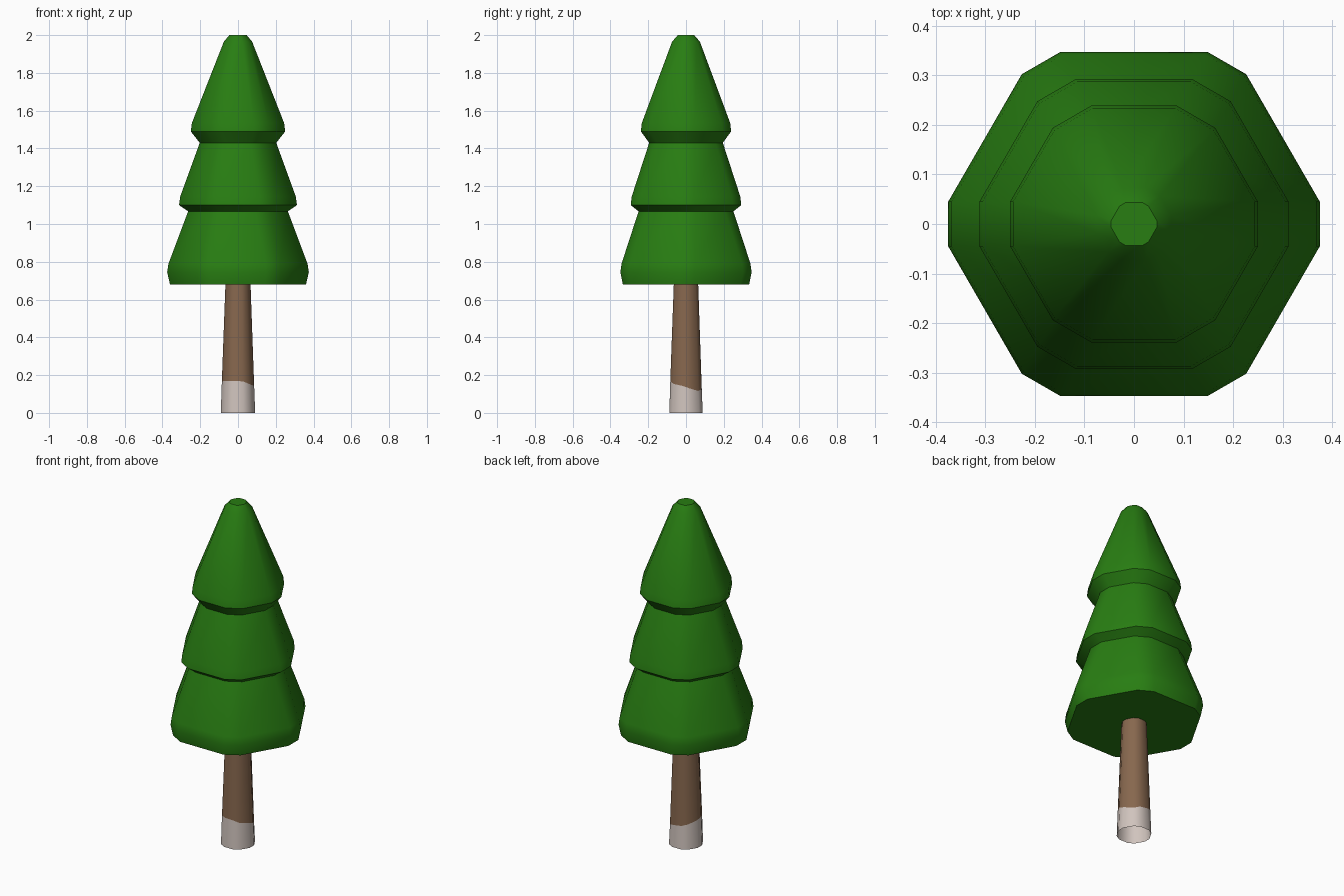
import bpy, bmesh, math
from mathutils import Vector

if "Cube" in bpy.data.objects:
    bpy.data.objects.remove(bpy.data.objects["Cube"])


def material(name, rgb):
    m = bpy.data.materials.new(name)
    m.diffuse_color = (*rgb, 1)
    m.use_nodes = True
    m.node_tree.nodes["Principled BSDF"].inputs["Base Color"].default_value = m.diffuse_color
    return m


GREEN = material("leaf green", (0.021, 0.205, 0.006))
BROWN = material("bark brown", (0.242, 0.136, 0.076))
WHITE = material("trunk whitewash", (0.63, 0.55, 0.51))


def hexagon(radius, cut):
    """Twelve points of a hexagon whose corners are cut off."""
    corner = [Vector((radius * math.cos(math.radians(60 * k)),
                      radius * math.sin(math.radians(60 * k)))) for k in range(6)]
    pts = []
    for k in range(6):
        for other in (corner[k - 1], corner[(k + 1) % 6]):
            pts.append(corner[k] + (other - corner[k]).normalized() * cut)
    return pts


def loft(name, rings, mats, cap_bottom, band_mats=None):
    """Rings are (heights, radius, corner cut); heights is a number or a list."""
    bm = bmesh.new()
    loops = []
    for z, r, cut in rings:
        zs = z if isinstance(z, list) else [z] * 12
        loops.append([bm.verts.new((p.x, p.y, h)) for p, h in zip(hexagon(r, cut), zs)])
    for b, (lo, hi) in enumerate(zip(loops, loops[1:])):
        for i in range(12):
            j = (i + 1) % 12
            f = bm.faces.new((lo[i], lo[j], hi[j], hi[i]))
            f.material_index = band_mats[b] if band_mats else 0
    top = bm.faces.new(loops[-1])
    top.material_index = band_mats[-1] if band_mats else 0
    if cap_bottom:
        bm.faces.new(loops[0][::-1])
    me = bpy.data.meshes.new(name)
    bm.to_mesh(me)
    bm.free()
    for m in mats:
        me.materials.append(m)
    ob = bpy.data.objects.new(name, me)
    bpy.context.collection.objects.link(ob)
    bpy.ops.object.select_all(action='DESELECT')
    ob.select_set(True)
    bpy.context.view_layer.objects.active = ob
    bpy.ops.object.shade_smooth_by_angle(angle=math.radians(40))
    return ob


# Foliage: three stacked tiers with undercut rims
loft("foliage", [
    (0.68, 0.386, 0.052), (0.745, 0.401, 0.052), (0.79, 0.394, 0.052),
    (1.067, 0.29, 0.052),
    (1.10, 0.338, 0.052), (1.145, 0.332, 0.052), (1.43, 0.225, 0.045),
    (1.49, 0.276, 0.052), (1.535, 0.27, 0.052),
    (1.965, 0.085, 0.02), (2.0, 0.05, 0.008),
], [GREEN], True)

# Trunk: tapered, open below, with an uneven painted band at the foot
paint_line = [0.143, 0.13, 0.116, 0.127, 0.135, 0.145,
              0.16, 0.167, 0.169, 0.169, 0.167, 0.153]
loft("trunk", [
    (0.0, 0.102, 0.022), (paint_line, 0.096, 0.021), (0.72, 0.073, 0.016),
], [BROWN, WHITE], False, [1, 0])
